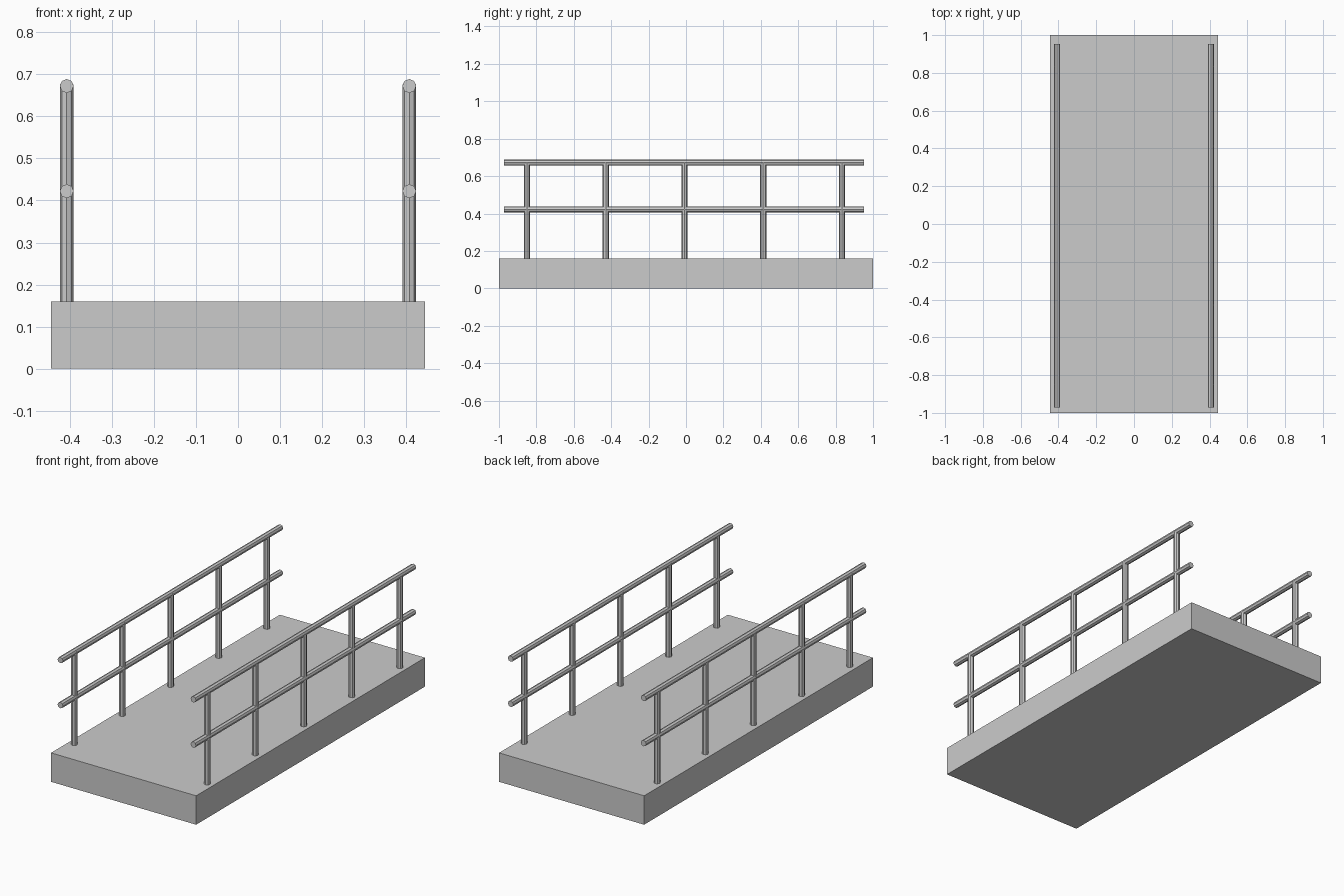
import bpy
import math

if "Cube" in bpy.data.objects:
    bpy.data.objects.remove(bpy.data.objects["Cube"])

DECK_TOP = 0.16
RAIL_X = 0.407
RADIUS = 0.0165
SIDES = 8


def rod(name, center, length, along_y=False):
    """Low-poly rod, standing or lying along y."""
    rot = (math.pi / 2, 0, 0) if along_y else (0, 0, 0)
    bpy.ops.mesh.primitive_cylinder_add(
        vertices=SIDES, radius=RADIUS, depth=length, location=center, rotation=rot)
    bpy.context.object.name = name


# Deck slab
bpy.ops.mesh.primitive_cube_add(size=1, location=(0, 0, DECK_TOP / 2))
deck = bpy.context.object
deck.name = "deck"
deck.scale = (0.888, 2.0, DECK_TOP)

for side, x in (("left", -RAIL_X), ("right", RAIL_X)):
    # Horizontal rails, set slightly toward the front
    for level, z in (("middle", 0.422), ("top", 0.672)):
        rod(f"{side}_{level}_rail", (x, -0.01, z), 1.924, along_y=True)
    # Five evenly spaced posts
    post_top = 0.676
    for i in range(5):
        y = -0.85 + i * 0.421
        rod(f"{side}_post_{i + 1}", (x, y, (DECK_TOP + post_top) / 2), post_top - DECK_TOP)
